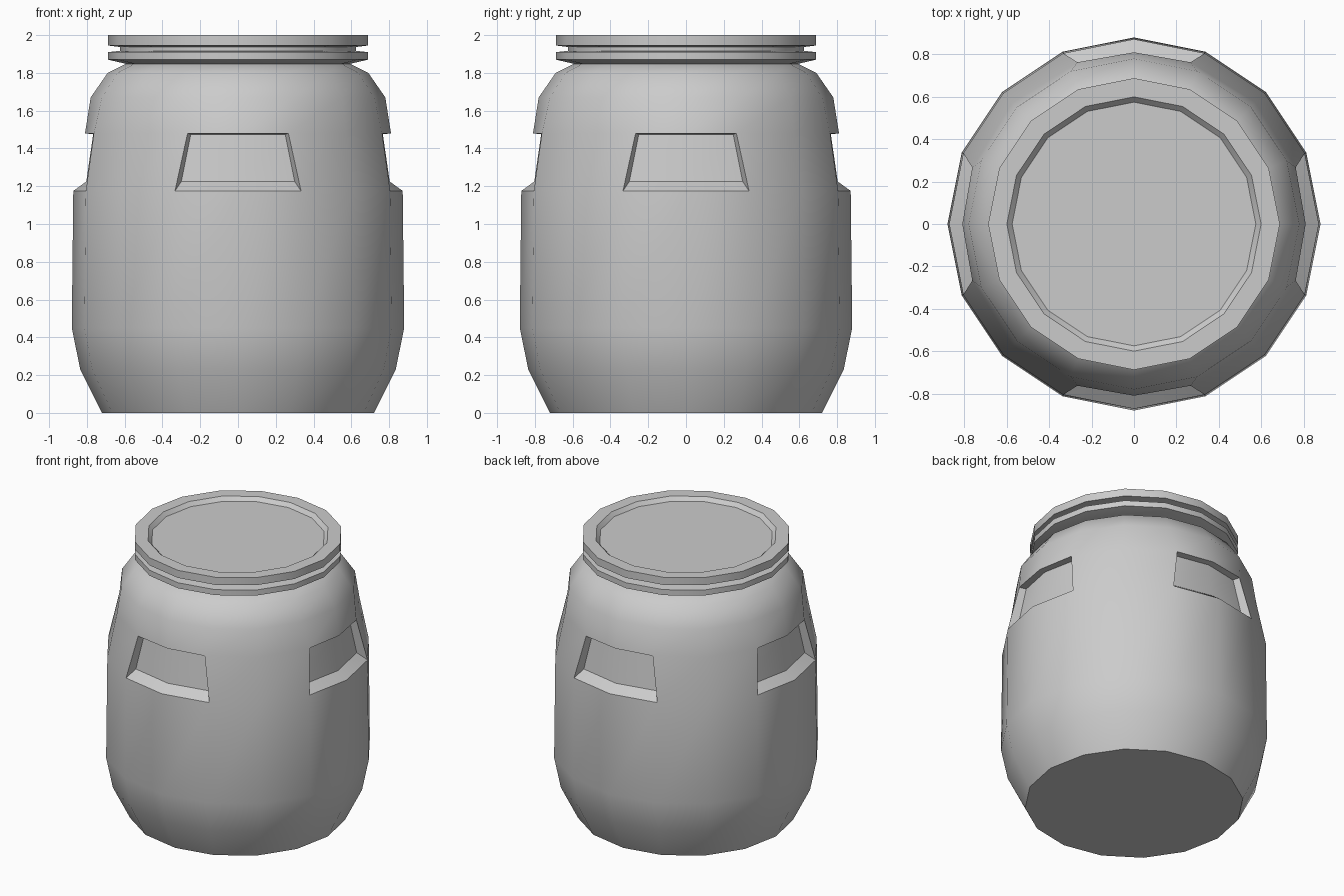
import bpy, bmesh
from math import cos, sin, atan2, hypot, pi, radians

if "Cube" in bpy.data.objects:
    bpy.data.objects.remove(bpy.data.objects["Cube"])

N = 16


def add_rings(bm, profile):
    """Stack 16-sided rings from (radius, height) points."""
    return [[bm.verts.new((r * cos(2 * pi * i / N), r * sin(2 * pi * i / N), z))
             for i in range(N)] for r, z in profile]


def finish(bm, name, angle):
    bmesh.ops.recalc_face_normals(bm, faces=bm.faces[:])
    mesh = bpy.data.meshes.new(name)
    bm.to_mesh(mesh)
    bm.free()
    ob = bpy.data.objects.new(name, mesh)
    bpy.context.collection.objects.link(ob)
    bpy.ops.object.select_all(action='DESELECT')
    ob.select_set(True)
    bpy.context.view_layer.objects.active = ob
    bpy.ops.object.shade_smooth_by_angle(angle=radians(angle))


def skin(bm, rings, skip=lambda ring, side: False):
    for k in range(len(rings) - 1):
        a, b = rings[k], rings[k + 1]
        for i in range(N):
            if not skip(k, i):
                j = (i + 1) % N
                bm.faces.new((a[i], a[j], b[j], b[i]))
    bm.faces.new(rings[0][::-1])
    bm.faces.new(rings[-1])


# Barrel body, leaving four two-panel openings for the hand grips
bm = bmesh.new()
body = add_rings(bm, [(0.72, 0), (0.835, 0.23), (0.88, 0.45), (0.872, 1.175),
                      (0.81, 1.48), (0.78, 1.67), (0.69, 1.80), (0.58, 1.855)])
LOW, HIGH = 3, 4
skin(bm, body, lambda k, i: k == LOW and i % 4 in (0, 3))

# Hand grips: narrow the top of each opening, then add the recessed pocket
for q in range(4):
    a = q * pi / 2

    def place(out, side, z):
        return (out * cos(a) - side * sin(a), out * sin(a) + side * cos(a), z)

    ids = [(4 * q + d) % N for d in (-1, 0, 1)]
    low = [body[LOW][i] for i in ids]
    high = [body[HIGH][i] for i in ids]
    high[0].co = place(0.763, -0.267, 1.48)
    high[2].co = place(0.763, 0.267, 1.48)
    in_low = [bm.verts.new(place(*p, 1.225)) for p in ((0.742, -0.30), (0.803, 0), (0.742, 0.30))]
    in_high = [bm.verts.new(place(*p, 1.475)) for p in ((0.718, -0.25), (0.767, 0), (0.718, 0.25))]
    for s in (0, 1):
        for u, v in ((low, in_low), (in_low, in_high), (in_high, high)):
            bm.faces.new((u[s], u[s + 1], v[s + 1], v[s]))
    for s in (0, 2):
        bm.faces.new((low[s], in_low[s], in_high[s], high[s]))
finish(bm, "barrel_body", 40)

# Screw lid with a groove around the rim and a sunken top panel
bm = bmesh.new()
lid = add_rings(bm, [(0.58, 1.845), (0.688, 1.87), (0.688, 1.91), (0.625, 1.917),
                     (0.625, 1.937), (0.688, 1.945), (0.688, 2.0), (0.60, 2.0),
                     (0.575, 1.973)])
skin(bm, lid)
finish(bm, "lid", 30)
